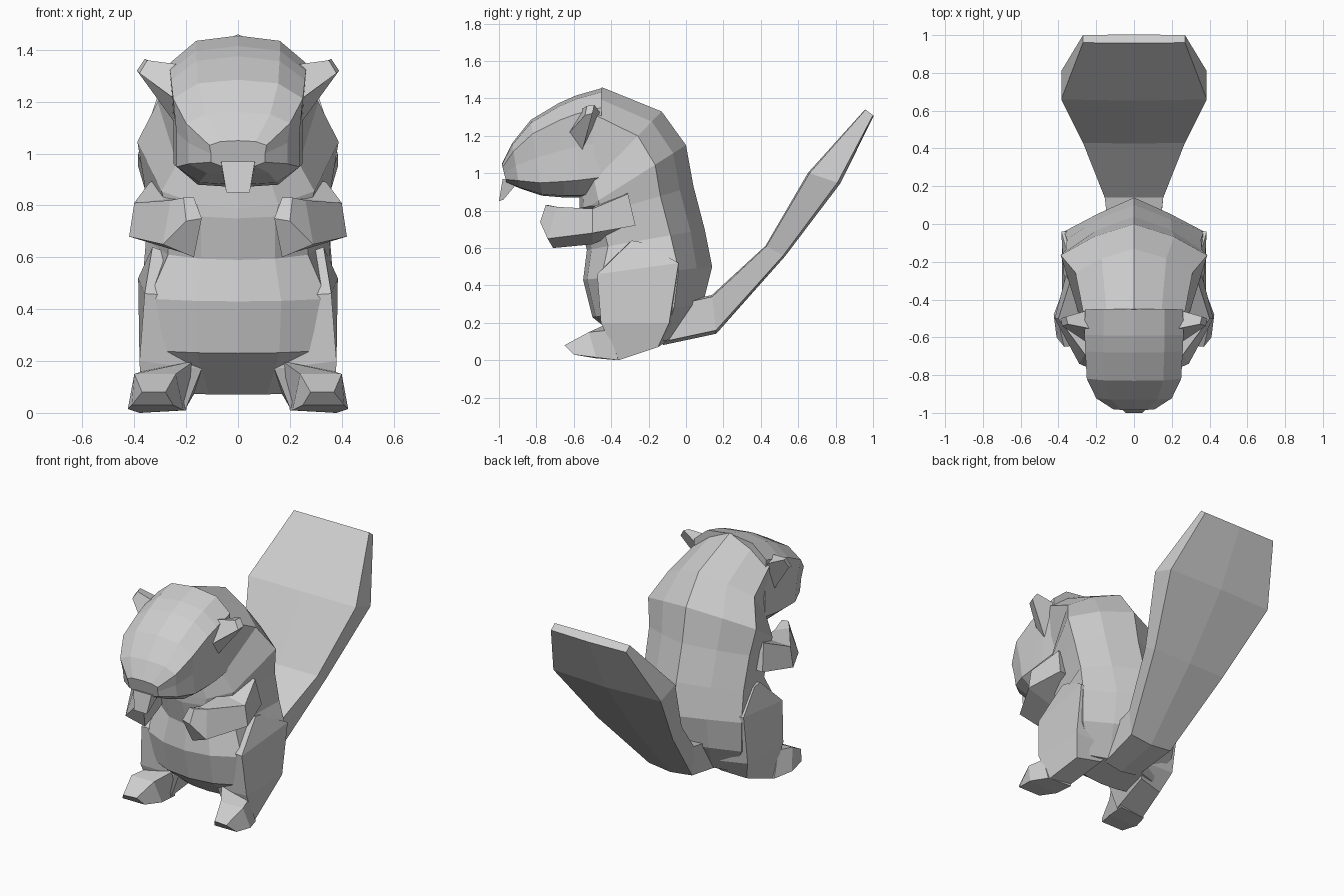
import bpy
import bmesh

if "Cube" in bpy.data.objects:
    bpy.data.objects.remove(bpy.data.objects["Cube"], do_unlink=True)

# One plain grey for the whole animal
GREY = (0.62, 0.62, 0.62, 1)
grey = bpy.data.materials.new("plain grey")
grey.use_nodes = True
grey.diffuse_color = GREY
grey.node_tree.nodes["Principled BSDF"].inputs["Base Color"].default_value = GREY


def loft(name, rings, mirrored=False):
    """Skin a list of equal rings, cap both ends, optionally mirror across x."""
    bm = bmesh.new()
    loops = [[bm.verts.new(point) for point in ring] for ring in rings]
    count = len(loops[0])
    for lower, upper in zip(loops, loops[1:]):
        for i in range(count):
            j = (i + 1) % count
            bm.faces.new((lower[i], lower[j], upper[j], upper[i]))
    bm.faces.new(loops[0][::-1])
    bm.faces.new(loops[-1])
    bmesh.ops.recalc_face_normals(bm, faces=bm.faces)
    mesh = bpy.data.meshes.new(name)
    bm.to_mesh(mesh)
    bm.free()
    mesh.materials.append(grey)
    obj = bpy.data.objects.new(name, mesh)
    bpy.context.scene.collection.objects.link(obj)
    if mirrored:
        modifier = obj.modifiers.new("mirror", "MIRROR")
        modifier.use_mirror_merge = False


def symmetric_rings(profile, sections):
    """Place a half profile (side, along) on each section's start-end line."""
    rings = []
    for (start_y, start_z), (end_y, end_z), width in sections:
        half = [(side * width,
                 start_y + (end_y - start_y) * along,
                 start_z + (end_z - start_z) * along)
                for side, along in profile]
        other = [(-x, y, z) for x, y, z in reversed(half) if x > 0]
        rings.append(half + other)
    return rings


# Body: broad hips below, narrow chest above, curling forward at the neck;
# sections run from belly to back
hip_profile = [(0, 0), (.45, .03), (.93, .14), (1, .74), (.5, .88), (0, 1)]
hip_sections = [
    ((-.3, .07), (-.06, .115), .25),
    ((-.5, .23), (.09, .3), .355),
    ((-.55, .43), (.14, .5), .37),
]
chest_profile = [(0, 0), (.4, .04), (.76, .18), (1, .71), (.55, .88), (0, 1)]
chest_sections = [
    ((-.53, .59), (.1, .7), .355),
    ((-.57, .75), (.04, .93), .36),
    ((-.57, .79), (0, 1.15), .388),
    ((-.57, .88), (-.13, 1.33), .31),
    ((-.58, .95), (-.45, 1.46), .265),
]
loft("body", symmetric_rings(hip_profile, hip_sections)
     + symmetric_rings(chest_profile, chest_sections))

# Head: sections run from jaw to crown, tapering to the muzzle
head_profile = [(0, 0), (.6, .02), (.95, .17), (.95, .5), (1, .82), (.62, .965), (0, 1)]
head_sections = [
    ((-.46, .88), (-.45, 1.455), .26),
    ((-.57, .87), (-.59, 1.415), .262),
    ((-.65, .87), (-.68, 1.375), .258),
    ((-.77, .88), (-.83, 1.285), .25),
    ((-.89, .92), (-.93, 1.16), .2),
    ((-.96, .95), (-.985, 1.05), .11),
]
loft("head", symmetric_rings(head_profile, head_sections))

# Front teeth
tooth_profile = [(1, 0), (1, 1)]
tooth_sections = [
    ((-.98, .97), (-.9, .95), .065),
    ((-1, .85), (-.975, .86), .045),
]
loft("front_teeth", symmetric_rings(tooth_profile, tooth_sections))

# Flat tail: sections run from underside to upper side
tail_profile = [(0, -.1), (1, 0), (1, 1), (0, 1.05)]
tail_sections = [
    ((-.12, .1), (-.08, .29), .13),
    ((.16, .16), (.14, .34), .155),
    ((.52, .56), (.43, .61), .27),
    ((.81, .95), (.66, 1), .385),
    ((1, 1.31), (.96, 1.34), .27),
]
loft("tail", symmetric_rings(tail_profile, tail_sections))

# Ears
loft("ears", [
    [(.2, -.56, 1.34), (.23, -.64, 1.2), (.23, -.56, 1.1), (.22, -.45, 1.31)],
    [(.35, -.53, 1.36), (.38, -.54, 1.31), (.39, -.5, 1.32), (.36, -.49, 1.365)],
], mirrored=True)

# Arms: shoulder, elbow, wrist, upturned paw
loft("arms", [
    [(.34, -.31, .89), (.24, -.34, .92), (.24, -.28, .72), (.36, -.27, .72)],
    [(.4, -.5, .81), (.22, -.48, .83), (.22, -.5, .62), (.42, -.5, .68)],
    [(.26, -.69, .82), (.18, -.65, .8), (.17, -.71, .6), (.29, -.74, .65)],
    [(.21, -.75, .83), (.17, -.74, .83), (.14, -.77, .75), (.2, -.78, .74)],
], mirrored=True)

# Hind legs: hip, thigh, shin, sole
loft("hind_legs", [
    [(.22, -.34, .6), (.33, -.29, .64), (.33, -.23, .63), (.22, -.2, .6)],
    [(.2, -.44, .45), (.36, -.475, .46), (.385, -.04, .52), (.2, -.04, .5)],
    [(.14, -.41, .17), (.38, -.455, .2), (.38, -.09, .2), (.12, -.06, .17)],
    [(.2, -.4, .02), (.37, -.36, 0), (.33, -.15, .07), (.16, -.12, .09)],
], mirrored=True)

# Feet: ankle, instep, toes
loft("feet", [
    [(.17, -.41, .2), (.37, -.42, .16), (.38, -.36, 0), (.2, -.36, .01)],
    [(.24, -.52, .15), (.4, -.52, .15), (.425, -.48, .015), (.21, -.48, .01)],
    [(.28, -.64, .08), (.37, -.65, .08), (.41, -.6, .03), (.25, -.6, .03)],
], mirrored=True)
